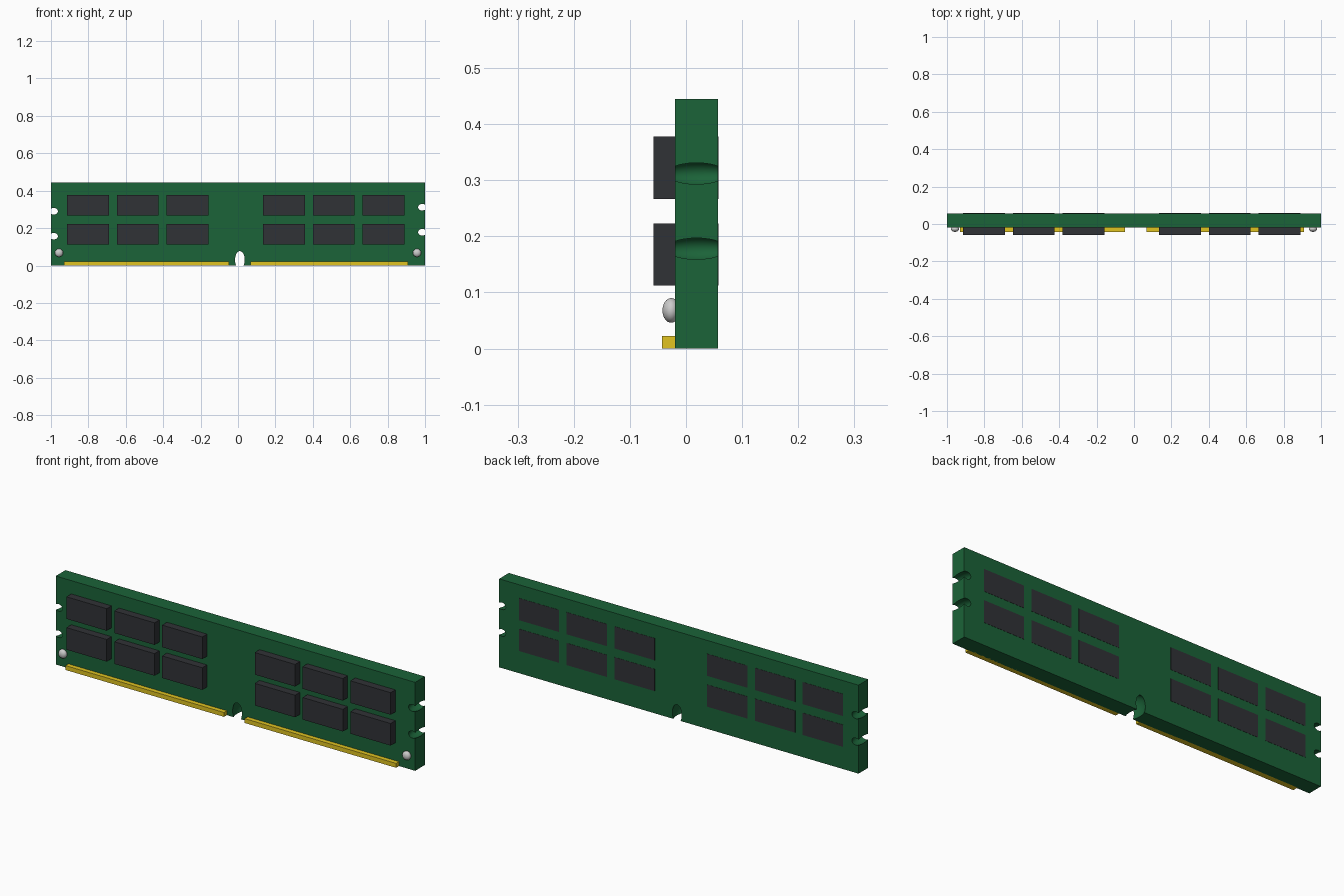
import bpy
import bmesh
from mathutils import Matrix, Vector

if "Cube" in bpy.data.objects:
    bpy.data.objects.remove(bpy.data.objects["Cube"])


def material(name, rgb):
    m = bpy.data.materials.new(name)
    m.diffuse_color = (*rgb, 1)
    m.use_nodes = True
    m.node_tree.nodes["Principled BSDF"].inputs["Base Color"].default_value = m.diffuse_color
    return m


green = material("board_green", (0.011, 0.125, 0.04))
black = material("chip_black", (0.03, 0.032, 0.037))
gold = material("contact_gold", (0.75, 0.55, 0.015))


def finish(name, bm, mat):
    me = bpy.data.meshes.new(name)
    bm.to_mesh(me)
    bm.free()
    ob = bpy.data.objects.new(name, me)
    bpy.context.collection.objects.link(ob)
    if mat:
        me.materials.append(mat)
    return ob


def box(name, lo, hi, mat):
    lo, hi = Vector(lo), Vector(hi)
    bm = bmesh.new()
    bmesh.ops.create_cube(bm, size=1, matrix=Matrix.Translation((lo + hi) / 2)
                          @ Matrix.Diagonal((*(hi - lo), 1)))
    return finish(name, bm, mat)


def ellipsoid(name, centre, radii, mat=None):
    bm = bmesh.new()
    bmesh.ops.create_uvsphere(bm, u_segments=32, v_segments=16, radius=1,
                              matrix=Matrix.Translation(centre) @ Matrix.Diagonal((*radii, 1)))
    for f in bm.faces:
        f.smooth = True
    return finish(name, bm, mat)


FRONT, BACK, MID = -0.02, 0.057, 0.0185

# Circuit board
board = box("circuit_board", (-1, FRONT, 0), (1, BACK, 0.445), green)

# Side notches (a little higher on the right) and the key notch in the bottom edge
cutters = [ellipsoid("key_notch_cutter", (0.01, MID, 0.03), (0.033, 0.063, 0.06), green)]
for x, zs in ((-0.985, (0.29, 0.157)), (0.985, (0.312, 0.178))):
    for z in zs:
        cutters.append(ellipsoid("side_notch_cutter", (x, MID, z), (0.028, 0.063, 0.0225), green))
for c in cutters:
    mod = board.modifiers.new(c.name, 'BOOLEAN')
    mod.operation = 'DIFFERENCE'
    mod.solver = 'EXACT'
    mod.object = c
    c.hide_render = True
    c.hide_set(True)

# Bake the cuts, drop the cutters, keep the rims sharp
dg = bpy.context.evaluated_depsgraph_get()
cut = bpy.data.meshes.new_from_object(board.evaluated_get(dg))
board.modifiers.clear()
board.data = cut
for c in cutters:
    bpy.data.objects.remove(c)
bpy.context.view_layer.objects.active = board
board.select_set(True)
bpy.ops.object.shade_smooth_by_angle(angle=0.6)

# Memory chips, reaching through to the back face
for start in (-0.914, 0.134):
    for col in range(3):
        for z in (0.112, 0.267):
            x = start + col * 0.266
            box("memory_chip", (x, -0.058, z), (x + 0.224, 0.058, z + 0.111), black)

# Gold contact strips
for x0, x1 in ((-0.93, -0.048), (0.067, 0.91)):
    box("contact_strip", (x0, -0.043, 0), (x1, FRONT + 0.005, 0.022), gold)

# Corner studs
for x in (-0.957, 0.957):
    ellipsoid("corner_stud", (x, -0.0265, 0.068), (0.022, 0.0155, 0.022))
